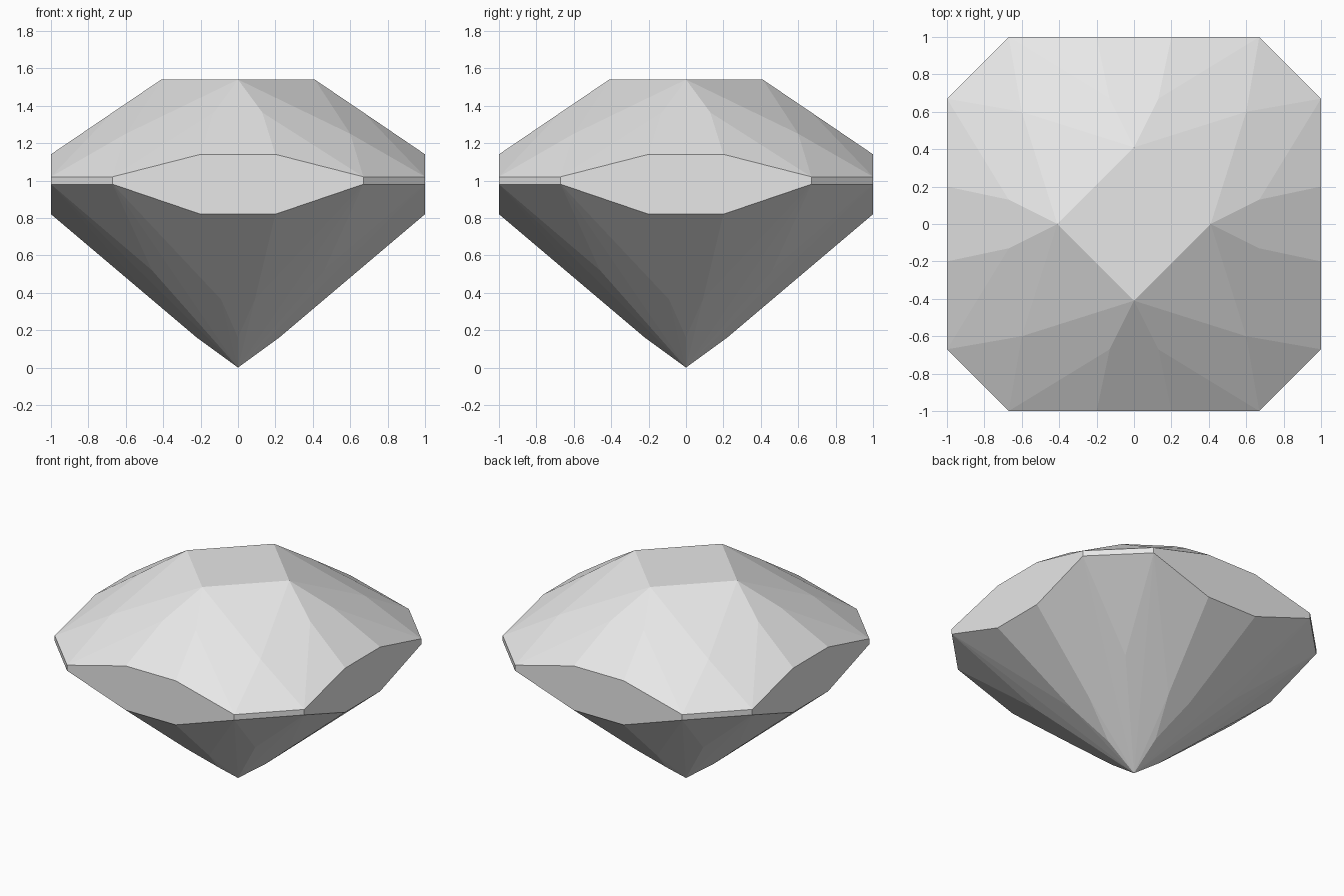
import bpy
import bmesh
import math

cube = bpy.data.objects.get("Cube")
if cube:
    bpy.data.objects.remove(cube, do_unlink=True)

# Pale grey stone
stone = bpy.data.materials.new("pale_grey")
stone.use_nodes = True
grey = (0.8, 0.8, 0.8, 1)
stone.diffuse_color = grey
stone.node_tree.nodes["Principled BSDF"].inputs["Base Color"].default_value = grey

# Corner points of the cut: sideways offset, distance outward, height
CUT_POINTS = [
    (0, 0.41, 1.54),       # table corner
    (0.13, 0.67, 1.364),   # upper main facet
    (0.60, 0.60, 1.25),    # upper corner facet
    (0.20, 1, 1.14),       # top of the flat side
    (0.67, 1, 1.02),       # girdle, upper edge
    (0.67, 1, 0.98),       # girdle, lower edge
    (0.20, 1, 0.82),       # bottom of the flat side
    (0.46, 0.46, 0.52),    # lower corner facet
    (0.09, 0.46, 0.363),   # lower main facet
    (0, 0.22, 0.16),       # ridge above the tip
    (0, 0, 0),             # tip
]


def eight_fold(x, y, z):
    """All mirrored and quarter-turned copies of a point."""
    return {(a * sx, b * sy, z) for a, b in ((x, y), (y, x))
            for sx in (-1, 1) for sy in (-1, 1)}


# The stone is the convex solid around all the corner points
bm = bmesh.new()
for point in CUT_POINTS:
    for co in sorted(eight_fold(*point)):
        bm.verts.new(co)
bmesh.ops.remove_doubles(bm, verts=bm.verts, dist=0.0001)
bmesh.ops.convex_hull(bm, input=bm.verts)
bmesh.ops.dissolve_limit(bm, angle_limit=math.radians(0.7),
                         verts=bm.verts, edges=bm.edges)
bmesh.ops.recalc_face_normals(bm, faces=bm.faces)

mesh = bpy.data.meshes.new("cut_gemstone")
bm.to_mesh(mesh)
bm.free()
mesh.materials.append(stone)
gem = bpy.data.objects.new("cut_gemstone", mesh)
bpy.context.collection.objects.link(gem)
